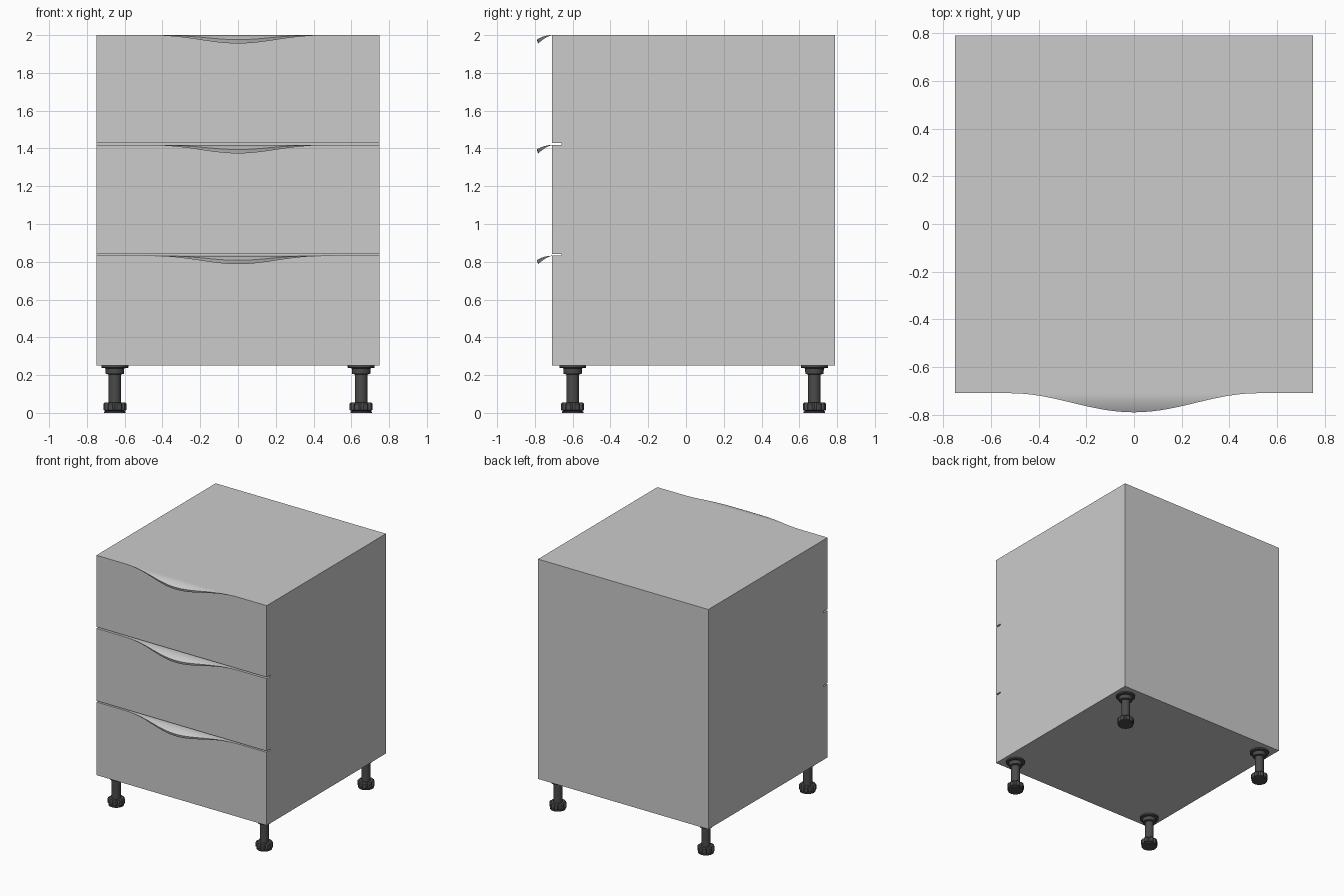
import bpy, bmesh, math

if "Cube" in bpy.data.objects:
    bpy.data.objects.remove(bpy.data.objects["Cube"])

FRONT, SEAM, BACK = -0.71, -0.66, 0.79
dark = bpy.data.materials.new("dark_plastic")
dark.diffuse_color = (0.07, 0.07, 0.07, 1)
dark.use_nodes = True
dark.node_tree.nodes["Principled BSDF"].inputs["Base Color"].default_value = dark.diffuse_color


def make_object(name, bm, smooth=None, mat=None):
    bmesh.ops.remove_doubles(bm, verts=bm.verts, dist=1e-5)
    bmesh.ops.recalc_face_normals(bm, faces=bm.faces)
    me = bpy.data.meshes.new(name)
    bm.to_mesh(me)
    bm.free()
    ob = bpy.data.objects.new(name, me)
    bpy.context.collection.objects.link(ob)
    if mat:
        me.materials.append(mat)
    if smooth:
        bpy.ops.object.select_all(action='DESELECT')
        ob.select_set(True)
        bpy.context.view_layer.objects.active = ob
        bpy.ops.object.shade_smooth_by_angle(angle=math.radians(smooth))
    return ob


def box(name, lo, hi):
    bm = bmesh.new()
    bmesh.ops.create_cube(bm, size=1)
    for v in bm.verts:
        for i in range(3):
            v.co[i] = lo[i] if v.co[i] < 0 else hi[i]
    return make_object(name, bm)


def skin(bm, rings, cap=False):
    """Bridge successive closed rings of points with quads."""
    vr = [[bm.verts.new(p) for p in ring] for ring in rings]
    n = len(vr[0])
    for a, b in zip(vr, vr[1:]):
        for i in range(n):
            j = (i + 1) % n
            bm.faces.new((a[i], a[j], b[j], b[i]))
    if cap:
        bm.faces.new(vr[0])
        bm.faces.new(vr[-1])


def pull(name, top):
    """Bell-shaped curved lip growing out of a drawer's top edge."""
    rings, segs, half = [], 8, 0.52
    for k in range(49):
        x = -half + 2 * half * k / 48
        reach = 0.08 * math.cos(math.pi * x / (2 * half)) ** 2
        upper, under = [], []
        for s in range(segs + 1):
            d = reach * s / segs
            z = top - 3.7 * d * d
            upper.append((x, FRONT - d, z))
            under.append((x, FRONT - 0.91 * d, z - 0.26 * d))
        rings.append(upper + under[::-1])
    bm = bmesh.new()
    skin(bm, rings)
    return make_object(name, bm, 35)


# Carcass and three drawer fronts separated by narrow slots
box("cabinet_carcass", (-0.75, SEAM, 0.25), (0.75, BACK, 2.0))
drawers = [("bottom", 0.25, 0.832), ("middle", 0.842, 1.418), ("top", 1.43, 2.0)]
for label, z0, z1 in drawers:
    box(label + "_drawer_front", (-0.75, FRONT, z0), (0.75, SEAM, z1))
    pull(label + "_drawer_pull", z1)

# Adjustable leg: turned flange, socket, post and base disc
profile = [(0.071, 0.25), (0.071, 0.239), (0.05, 0.236), (0.048, 0.207),
           (0.033, 0.203), (0.033, 0.012), (0.057, 0.008), (0.057, 0)]
bm = bmesh.new()
turn = [2 * math.pi * i / 32 for i in range(32)]
skin(bm, [[(r * math.cos(a), r * math.sin(a), z) for a in turn] for r, z in profile], True)

# Lobed screw foot around the post
lobes = [2 * math.pi * i / 64 for i in range(64)]
rings = []
for size, z in [(0.8, 0.01), (1, 0.015), (1, 0.048), (0.88, 0.056)]:
    ring = []
    for a in lobes:
        r = size * (0.062 - 0.010 * max(0, math.cos(8 * a)) ** 2)
        ring.append((r * math.cos(a), r * math.sin(a), z))
    rings.append(ring)
skin(bm, rings, True)
leg = make_object("front_left_leg", bm, 35, dark)
leg.location = (-0.652, -0.6, 0)

# Remaining three legs
for name, x, y in [("front_right_leg", 0.652, -0.6),
                   ("back_left_leg", -0.652, 0.68), ("back_right_leg", 0.652, 0.68)]:
    other = leg.copy()
    other.name = name
    other.location = (x, y, 0)
    bpy.context.collection.objects.link(other)
